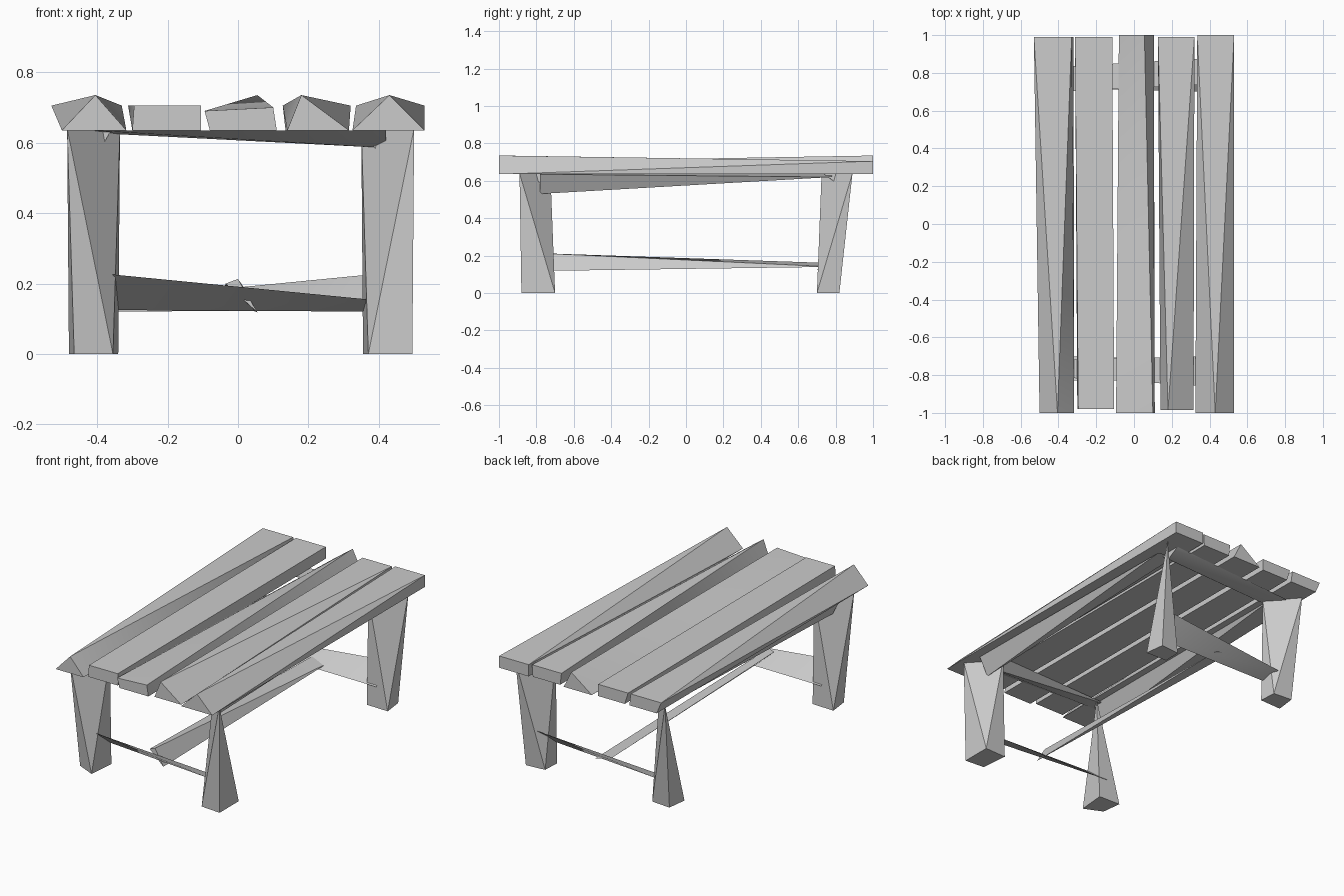
import bpy, bmesh, math
from mathutils import Vector

if "Cube" in bpy.data.objects:
    bpy.data.objects.remove(bpy.data.objects["Cube"])


def hull(name, points, angle=35):
    """Faceted beam: convex hull around its end profiles."""
    bm = bmesh.new()
    for p in points:
        bm.verts.new(p)
    res = bmesh.ops.convex_hull(bm, input=bm.verts)
    loose = [v for v in bm.verts if not v.link_faces]
    bmesh.ops.delete(bm, geom=loose, context='VERTS')
    bmesh.ops.recalc_face_normals(bm, faces=bm.faces)
    me = bpy.data.meshes.new(name)
    bm.to_mesh(me)
    bm.free()
    ob = bpy.data.objects.new(name, me)
    bpy.context.collection.objects.link(ob)
    bpy.ops.object.select_all(action='DESELECT')
    ob.select_set(True)
    bpy.context.view_layer.objects.active = ob
    bpy.ops.object.shade_smooth_by_angle(angle=math.radians(angle))
    return ob


def along_y(name, front, back, y0, y1):
    return hull(name, [(x, y0, z) for x, z in front] + [(x, y1, z) for x, z in back])


def along_x(name, left, right, x0, x1):
    return hull(name, [(x0, y, z) for y, z in left] + [(x1, y, z) for y, z in right])


# Table top: rough planks, some ends flat and some ridged
B, T, P = 0.635, 0.705, 0.735
along_y("plank_1", [(-0.50, B), (-0.317, B), (-0.405, P)],
        [(-0.50, B), (-0.32, B), (-0.33, T), (-0.53, T)], -1, 0.99)
along_y("plank_2", [(-0.30, B), (-0.105, B), (-0.105, T), (-0.295, T)],
        [(-0.29, B), (-0.115, B), (-0.115, T), (-0.312, T)], -0.98, 0.99)
along_y("plank_3", [(-0.08, B), (0.11, B), (0.10, 0.70), (-0.095, 0.69)],
        [(-0.08, B), (0.105, B), (0.055, P)], -1, 1)
along_y("plank_4", [(0.14, B), (0.315, B), (0.18, P)],
        [(0.135, B), (0.315, B), (0.32, T), (0.127, T)], -0.985, 0.99)
along_y("plank_5", [(0.325, B), (0.53, B), (0.43, P)],
        [(0.335, B), (0.53, B), (0.53, T), (0.335, T)], -1, 1)

# Legs: diagonal edge at the top, triangular foot
for sx, side in ((-1, "left"), (1, "right")):
    dx = 0.015 * (sx < 0)
    for sy, end in ((-1, "front"), (1, "back")):
        foot = [(0.36, 0.81), (0.495, 0.70), (0.355, 0.705)]
        foot.append((0.495, 0.88) if sy < 0 and sx > 0 else (0.48, 0.82))
        if sy < 0:
            foot[0] = (0.37, 0.87)
        pts = [(sx * (x - dx), sy * y, 0) for x, y in foot]
        pts += [(sx * (x - dx), sy * y, B + 0.005) for x, y in ((0.35, 0.725), (0.50, 0.89))]
        hull(f"{end}_{side}_leg", pts, 30)

# Lower end stretchers: twisted wedges, the same turned half round
for s, end in ((-1, "front"), (1, "back")):
    high = [(s * 0.83, 0.23), (s * 0.70, 0.125)]
    low = [(s * 0.82, 0.15), (s * 0.72, 0.12)]
    ends = (high, low) if s < 0 else (low, high)
    along_x(f"{end}_stretcher", *ends, -0.40, 0.42)

# Lower long stretcher between them
along_y("long_stretcher", [(-0.035, 0.20), (0.0, 0.213), (0.055, 0.118)],
        [(-0.045, 0.16), (0.05, 0.14)], -0.78, 0.78)

# Rails under the top
along_x("front_rail", [(-0.81, 0.635), (-0.72, 0.628)],
        [(-0.86, 0.635), (-0.70, 0.635), (-0.77, 0.585)], -0.42, 0.42)
along_x("back_rail", [(0.70, 0.635), (0.83, 0.628)],
        [(0.74, 0.635), (0.88, 0.635), (0.80, 0.59)], -0.42, 0.42)
for sx, side in ((-1, "left"), (1, "right")):
    along_y(f"{side}_rail",
            [(sx * 0.36, 0.635), (sx * 0.475, 0.635), (sx * 0.42, 0.53)],
            [(sx * 0.36, 0.635), (sx * 0.475, 0.62)], -0.78, 0.78)
